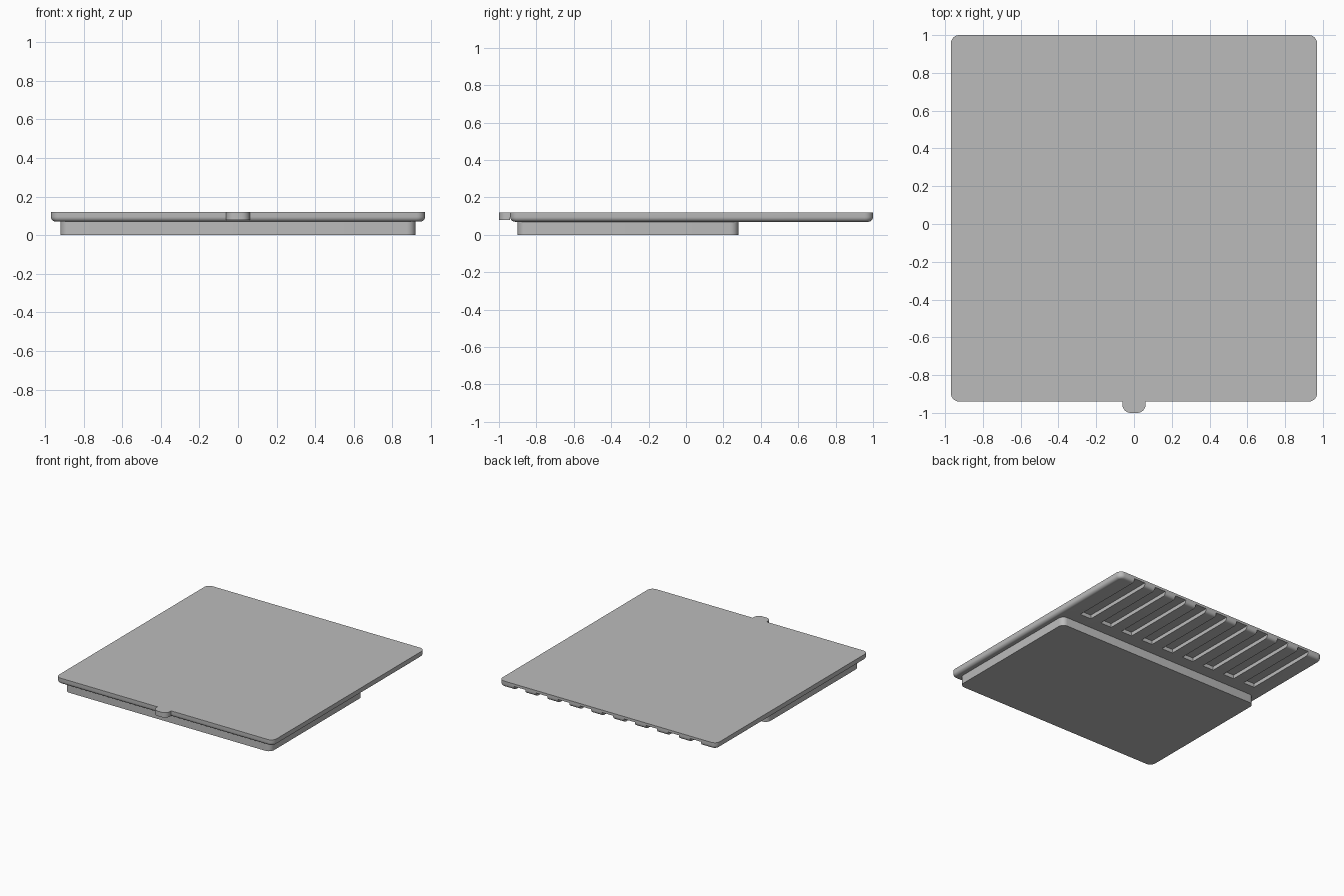
import bpy, bmesh, math

old = bpy.data.objects.get("Cube")
if old:
    bpy.data.objects.remove(old, do_unlink=True)

grey = bpy.data.materials.new("plain grey")
grey.use_nodes = True
GREY = (0.5, 0.5, 0.5, 1)
grey.diffuse_color = GREY
grey.node_tree.nodes["Principled BSDF"].inputs["Base Color"].default_value = GREY


def outline(x0, x1, y0, y1, radii, inset=0.0, steps=6):
    """Rounded rectangle; radii run front-right, back-right, back-left, front-left."""
    points = []
    corners = [(x1, y0, -1, 1, -90), (x1, y1, -1, -1, 0), (x0, y1, 1, -1, 90), (x0, y0, 1, 1, 180)]
    for (cx, cy, sx, sy, start), r in zip(corners, radii):
        for i in range(steps + 1 if r else 1):
            a = math.radians(start + 90 * i / steps)
            rr = max(r - inset, 0)
            k = max(r, inset)
            points.append((cx + sx * k + rr * math.cos(a), cy + sy * k + rr * math.sin(a)))
    return points


def slab(name, x0, x1, y0, y1, z0, z1, radii, fillet=0.0):
    """Rounded slab with an optional round fillet along its lower edge."""
    layers = [(0.0, z0)]
    if fillet:
        layers = []
        for i in range(6):
            a = math.radians(90 * i / 5)
            layers.append((fillet * (1 - math.sin(a)), z0 + fillet * (1 - math.cos(a))))
    layers.append((0.0, z1))
    bm = bmesh.new()
    rings = [[bm.verts.new((x, y, z)) for x, y in outline(x0, x1, y0, y1, radii, inset)]
             for inset, z in layers]
    n = len(rings[0])
    for low, high in zip(rings, rings[1:]):
        for i in range(n):
            j = (i + 1) % n
            bm.faces.new((low[i], low[j], high[j], high[i]))
    bm.faces.new(rings[-1])
    bm.faces.new(rings[0][::-1])
    mesh = bpy.data.meshes.new(name)
    bm.to_mesh(mesh)
    bm.free()
    mesh.materials.append(grey)
    ob = bpy.data.objects.new(name, mesh)
    bpy.context.collection.objects.link(ob)
    return ob


def smooth(ob):
    bpy.ops.object.select_all(action='DESELECT')
    ob.select_set(True)
    bpy.context.view_layer.objects.active = ob
    bpy.ops.object.shade_smooth_by_angle(angle=math.radians(35))


# Wide top plate with a rounded lower edge
plate = slab("top_plate", -0.97, 0.97, -0.94, 1.0, 0.07, 0.12, [0.045] * 4, 0.025)

# Nine open grooves under the rear overhang
bm = bmesh.new()
for i in range(-4, 5):
    cube = bmesh.ops.create_cube(bm, size=1.0)["verts"]
    bmesh.ops.scale(bm, vec=(0.10, 0.72, 0.08), verts=cube)
    bmesh.ops.translate(bm, vec=(0.196 * i, 0.38 + 0.36, 0.10 - 0.04), verts=cube)
cut_mesh = bpy.data.meshes.new("groove_cutter")
bm.to_mesh(cut_mesh)
bm.free()
cut_mesh.materials.append(grey)
cutter = bpy.data.objects.new("groove_cutter", cut_mesh)
cutter.hide_render = True
bpy.context.collection.objects.link(cutter)
mod = plate.modifiers.new("grooves", 'BOOLEAN')
mod.operation = 'DIFFERENCE'
mod.solver = 'EXACT'
mod.object = cutter
bpy.context.view_layer.objects.active = plate
bpy.ops.object.modifier_apply(modifier=mod.name)
bpy.data.objects.remove(cutter, do_unlink=True)
smooth(plate)

# Lower base block under the front part of the plate
smooth(slab("base_block", -0.92, 0.92, -0.90, 0.28, 0.0, 0.07, [0.045] * 4))

# Small pull tab at the middle of the front edge
smooth(slab("front_tab", -0.062, 0.062, -1.0, -0.94, 0.08, 0.12, [0.045, 0, 0, 0.045]))
